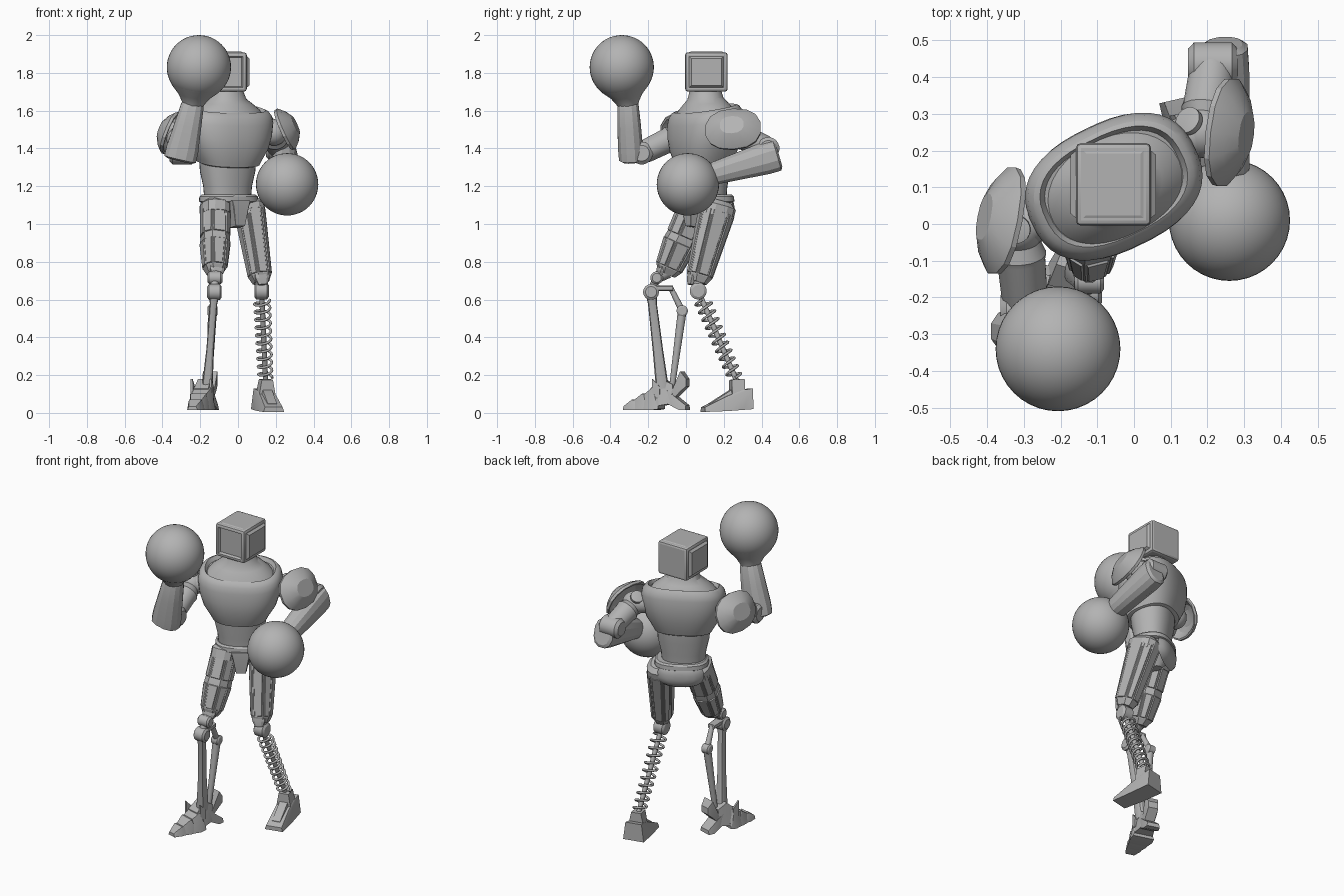
import bpy, bmesh, math
from mathutils import Vector, Matrix

cube = bpy.data.objects.get("Cube")
if cube:
    bpy.data.objects.remove(cube, do_unlink=True)

GREY = bpy.data.materials.new("plain_grey")
GREY.use_nodes = True
GREY.diffuse_color = (0.45, 0.45, 0.45, 1)
GREY.node_tree.nodes["Principled BSDF"].inputs["Base Color"].default_value = (0.45, 0.45, 0.45, 1)

YAW, CHEST_YAW = math.radians(31), math.radians(26)
UP = Vector((0, 0, 1))
SIDE = Vector((math.cos(YAW), math.sin(YAW), 0))    # hips' left
BACK = Vector((-math.sin(YAW), math.cos(YAW), 0))   # hips' rear
CHEST_SIDE = Vector((math.cos(CHEST_YAW), math.sin(CHEST_YAW), 0))


def finish(name, bm, angle=30):
    """Turn a bmesh into a shaded object, keeping edges above the angle sharp."""
    bmesh.ops.recalc_face_normals(bm, faces=bm.faces)
    for f in bm.faces:
        f.smooth = True
    for e in bm.edges:
        e.smooth = e.calc_face_angle(0) < math.radians(angle)
    mesh = bpy.data.meshes.new(name)
    bm.to_mesh(mesh)
    bm.free()
    mesh.materials.append(GREY)
    obj = bpy.data.objects.new(name, mesh)
    bpy.context.collection.objects.link(obj)
    return obj


def loft(name, a, b, rings, n=24, p=2.0, hint=(1, 0, 0), angle=30, panel=0, tilt=0):
    """Rings of (t, half width, half depth) along a-b, as superellipses of power p.
    tilt leans each ring so that its far depth side sits higher."""
    a, b = Vector(a), Vector(b)
    z = (b - a).normalized()
    x = Vector(hint)
    x = (x - z * x.dot(z)).normalized()
    y = z.cross(x)
    bm = bmesh.new()
    loops = []
    for t, rx, ry in rings:
        loop = []
        for i in range(n):
            w = math.tau * (i + 0.5) / n
            c, s = math.cos(w), math.sin(w)
            px = math.copysign(abs(c) ** (2 / p), c) * rx
            py = math.copysign(abs(s) ** (2 / p), s) * ry
            loop.append(bm.verts.new(a.lerp(b, t) + x * px + y * py + z * (py * tilt)))
        loops.append(loop)
    sides = []
    for lo, hi in zip(loops, loops[1:]):
        for i in range(n):
            j = (i + 1) % n
            sides.append(bm.faces.new((lo[i], lo[j], hi[j], hi[i])))
    bm.faces.new(loops[0][::-1])
    bm.faces.new(loops[-1])
    if panel:
        bm.normal_update()
        big = [f for f in sides if f.calc_area() > 0.006]
        bmesh.ops.inset_individual(bm, faces=big, thickness=0.008, depth=0)
        bmesh.ops.inset_individual(bm, faces=big, thickness=0.004, depth=panel)
    return finish(name, bm, angle)


def rod(name, a, b, r, r2=None, n=16):
    r2 = r2 or r
    return loft(name, a, b, [(0, r, r), (1, r2, r2)], n)


def pin(name, c, r, half, axis=(1, 0, 0)):
    """A joint disc with chamfered rims, centred on c."""
    c, d = Vector(c), Vector(axis).normalized() * half
    return loft(name, c - d, c + d, [(0, r * .7, r * .7), (.12, r, r), (.88, r, r), (1, r * .7, r * .7)],
                20, hint=(0, .3, 1))


def ball(name, c, r):
    bm = bmesh.new()
    bmesh.ops.create_uvsphere(bm, u_segments=40, v_segments=24, radius=r,
                              matrix=Matrix.Translation(c))
    return finish(name, bm)


def wedge(name, origin, yaw, sections):
    """Hull of cross-sections (y, half bottom width, half top width, z low, z high)."""
    bm = bmesh.new()
    for y, wb, wt, lo, hi in sections:
        for s in (-1, 1):
            bm.verts.new((s * wb, y, lo))
            bm.verts.new((s * wt, y, hi))
    hull = bmesh.ops.convex_hull(bm, input=bm.verts)
    bmesh.ops.delete(bm, geom=list({v for v in hull["geom_interior"] if v.is_valid}), context="VERTS")
    bmesh.ops.dissolve_limit(bm, angle_limit=0.02, verts=bm.verts, edges=bm.edges)
    bmesh.ops.transform(bm, verts=bm.verts,
                        matrix=Matrix.Translation(origin) @ Matrix.Rotation(yaw, 4, "Z"))
    return finish(name, bm, 20)


# Head: bevelled box with a sunken screen and raised side plates
HEAD = Vector((-.056, .108, 1.805))
bm = bmesh.new()
bmesh.ops.create_cube(bm, size=1, matrix=Matrix.Translation(HEAD) @ Matrix.Diagonal((.205, .225, .208, 1)))
bmesh.ops.bevel(bm, geom=bm.edges[:], offset=.014, segments=2, profile=.5, affect="EDGES")
bm.normal_update()
for f in [f for f in bm.faces if f.calc_area() > .02]:
    nrm = f.normal.copy()
    bmesh.ops.inset_individual(bm, faces=[f], thickness=.01, depth=0)
    if nrm.y < -.5:
        bmesh.ops.inset_individual(bm, faces=[f], thickness=.01, depth=-.015)
    elif abs(nrm.x) > .5:
        bmesh.ops.inset_individual(bm, faces=[f], thickness=.016, depth=.014)
    elif nrm.z > .5:
        bmesh.ops.inset_individual(bm, faces=[f], thickness=.01, depth=.003)
finish("head", bm, 20)

# Torso: stacked along the upright body axis, so t is the height
AX0 = Vector((-.055, .102, 0))
AX1 = AX0 + UP
loft("neck", AX0, AX1, [(1.57, .205, .15), (1.61, .175, .13), (1.64, .135, .11), (1.665, .1, .092), (1.71, .08, .082)],
     32, 2.1, CHEST_SIDE, tilt=.08)
loft("chest", AX0, AX1, [(1.32, .152, .13), (1.325, .165, .14), (1.345, .175, .147), (1.41, .214, .168),
                         (1.48, .236, .175), (1.55, .245, .173), (1.585, .238, .165), (1.605, .222, .152),
                         (1.612, .205, .14), (1.59, .192, .13)], 40, 2.5, CHEST_SIDE, tilt=.18)
loft("waist", AX0, AX1, [(1.13, .125, .1), (1.2, .132, .104), (1.28, .15, .118), (1.36, .155, .122)],
     32, 2.3, SIDE)

# Pelvis: belt, bowl, front guard and rear plate
HIP = Vector((-.05, .115, 0))
loft("belt", HIP, HIP + UP, [(1.115, .148, .112), (1.12, .157, .12), (1.145, .155, .118), (1.155, .143, .11)],
     32, 2.6, SIDE)
loft("pelvis", HIP, HIP + UP, [(.99, .03, .05), (1.03, .065, .085), (1.08, .115, .105), (1.12, .14, .11)],
     24, 2.3, SIDE)
wedge("front_guard", HIP, YAW, [(-.132, .045, .055, 1.09, 1.125), (-.122, .028, .04, .99, 1.09),
                                (-.06, .03, .06, .98, 1.12)])
rear = HIP + BACK * .075 + UP * 1.075
loft("rear_plate", rear, rear + BACK * .045, [(0, .135, .08), (.5, .115, .068), (.85, .08, .045), (1, .04, .02)],
     20, 2.5, SIDE)

# Thighs: panelled eight-sided armour; the right one breaks halfway
THIGHS = {
    "left": ((.055, .175, 1.11), (.122, .062, .69), [(.1, .075, .095), (.92, .058, .066)]),
    "right": ((-.12, .06, 1.11), (-.122, -.105, .735), [(.1, .074, .088), (.48, .074, .084), (.55, .076, .088),
                                                        (.92, .06, .07)]),
}
for side, (top, end, body) in THIGHS.items():
    loft(side + "_thigh", top, end, [(0, .055, .07), *body, (1, .042, .048)], 8, 2.6, (1, .3, 0), 15, panel=.006)
    t, e = Vector(top), Vector(end)
    fwd = Vector((.25, -.95, -.25)) * .07
    loft(side + "_thigh_guard", t.lerp(e, .45) + fwd * .85, e + fwd * .6,
         [(0, .03, .012), (.1, .045, .02), (.85, .04, .02), (1, .025, .012)], 8, 3, (1, .3, 0), 15)
    loft(side + "_hip_cap", t + UP * .01, t.lerp(e, .17), [(0, .055, .07), (.3, .078, .096), (1, .077, .095)],
         12, 2.5, (1, .3, 0), 20)

# Left lower leg: knee, inner rod and coil spring
KNEE_L, ANKLE_L = Vector((.125, .065, .645)), Vector((.146, .268, .17))
pin("left_knee", KNEE_L, .045, .038)
rod("left_knee_link", (.122, .06, .71), KNEE_L, .036, .03)
rod("left_shin_rod", KNEE_L, ANKLE_L, .014)
axis = (ANKLE_L - KNEE_L).normalized()
ex = Vector((1, 0, 0)) - axis * axis.x
ex.normalize()
ey = axis.cross(ex)
curve = bpy.data.curves.new("left_spring", "CURVE")
curve.dimensions = "3D"
curve.bevel_depth = .007
curve.bevel_resolution = 2
curve.use_fill_caps = True
curve.materials.append(GREY)
STEPS, TURNS = 200, 10
line = curve.splines.new("POLY")
line.points.add(STEPS)
for i, pt in enumerate(line.points):
    t = i / STEPS
    w = math.tau * TURNS * t
    pos = KNEE_L.lerp(ANKLE_L, .1 + .87 * t) + (ex * math.cos(w) + ey * math.sin(w)) * (.042 - .006 * t)
    pt.co = (*pos, 1)
line.use_smooth = True
bpy.context.collection.objects.link(bpy.data.objects.new("left_spring", curve))

# Left foot: sloped shoe with an ankle block
FOOT_L, TURN_L = (.148, .27, 0), math.radians(13)
wedge("left_foot", FOOT_L, TURN_L, [(-.185, .056, .048, .005, .03), (-.06, .062, .043, .01, .09),
                                    (.02, .064, .043, .02, .12), (.075, .064, .05, .02, .13)])
wedge("left_foot_ridge", FOOT_L, TURN_L, [(-.15, .03, .025, .03, .05), (-.03, .035, .025, .08, .125),
                                          (.03, .035, .025, .1, .14)])
wedge("left_ankle", FOOT_L, TURN_L, [(-.035, .045, .03, .09, .175), (.035, .045, .03, .11, .18)])

# Right lower leg: knee pins, crank and paired shin rods
KNEE_R = Vector((-.125, -.185, .64))
pin("right_upper_knee", (-.122, -.155, .715), .034, .04)
rod("right_thigh_stub", (-.122, -.1, .75), (-.122, -.155, .715), .04, .03)
rod("right_knee_link", (-.122, -.155, .715), KNEE_R, .022)
pin("right_knee", KNEE_R, .042, .038)
loft("right_front_shin", KNEE_R, (-.163, -.125, .13), [(0, .03, .032), (.12, .02, .024), (.6, .02, .028),
                                                       (1, .03, .035)], 12, 3)
crank = Vector((-.135, -.02, .54))
loft("right_crank", (-.125, -.19, .66), (-.128, -.07, .66), [(0, .028, .018), (1, .024, .014)], 8, 4)
rod("right_crank_arm", (-.128, -.08, .66), crank, .014, .018)
pin("right_crank_joint", crank, .03, .026)
rod("right_rear_shin", crank, (-.155, -.075, .13), .024, .015)

# Right foot: overlapping toe plates, ankle core and rear spur
FOOT_R, TURN_R = (-.178, -.12, 0), math.radians(-17)
for i in range(3):
    y, h = -.215 + .06 * i, .035 + .032 * i
    wedge("right_toe_plate_%d" % (i + 1), FOOT_R, TURN_R,
          [(y, .028 + .014 * i, .02 + .01 * i, .015, h), (y + .05, .045 + .012 * i, .035 + .008 * i, .015, h + .035),
           (y + .085, .045 + .01 * i, .03, .02, h + .03)])
wedge("right_ankle", FOOT_R, TURN_R, [(-.06, .06, .04, .03, .13), (0, .055, .035, .04, .18), (.06, .04, .03, .05, .15)])
wedge("right_heel", FOOT_R, TURN_R, [(.03, .04, .04, .05, .12), (.1, .045, .035, .015, .06), (.135, .04, .035, .015, .04)])
wedge("right_heel_spur", FOOT_R, TURN_R, [(.05, .03, .035, .06, .1), (.105, .035, .04, .12, .22),
                                          (.135, .03, .03, .14, .18)])
for s in (-1, 1):
    wedge("right_foot_fin_%s" % ("left" if s > 0 else "right"), Vector(FOOT_R) + Vector((s * .05, 0, 0)),
          TURN_R, [(-.06, .008, .006, .08, .18), (-.02, .008, .006, .08, .14)])

# Arms: shoulder, upper arm, flared forearm, cuff, round fist and curved shell plate
ARMS = {
    "left": dict(root=(.1, .22, 1.5), shoulder=(.19, .25, 1.485), cap=(-.04, .03, .06), elbow=(.215, .435, 1.4),
                 fore=(.245, .49, 1.368), wrist=(.258, .14, 1.265), fist=(.26, .01, 1.21), wide=(0, 0, 1), size=.165,
                 plate=(.248, .25, 1.5), out=(.058, -.008, .026)),
    "right": dict(root=(-.2, .04, 1.5), shoulder=(-.315, -.01, 1.485), cap=(-.005, -.005, .066),
                  elbow=(-.295, -.235, 1.375), fore=(-.308, -.29, 1.335), wrist=(-.238, -.308, 1.64),
                  fist=(-.207, -.34, 1.83), wide=(1, 0, 0), size=.17, plate=(-.352, .008, 1.48), out=(-.056, .012, .022)),
}
for side, d in ARMS.items():
    sh, fist, wrist = Vector(d["shoulder"]), Vector(d["fist"]), Vector(d["wrist"])
    rod(side + "_shoulder_stub", d["root"], sh, .06)
    ball(side + "_shoulder", sh, .07)
    pin(side + "_shoulder_cap", sh + Vector(d["cap"]), .038, .012, d["cap"])
    loft(side + "_upper_arm", sh, d["elbow"], [(.1, .05, .05), (.28, .066, .066), (.32, .07, .07), (.38, .066, .066),
                                               (.9, .062, .062), (1, .055, .055)], 24)
    pin(side + "_elbow", d["elbow"], .06, .068)
    loft(side + "_forearm", d["fore"], wrist, [(0, .07, .05), (.03, .088, .066), (.2, .088, .068), (.6, .074, .064),
                                               (.96, .062, .058), (1, .056, .054)], 12, 2.4, d["wide"], 20)
    loft(side + "_cuff", wrist, fist, [(-.05, .056, .056), (.02, .062, .062), (.2, .085, .085), (.4, .125, .125),
                                       (.6, .15, .15)], 32)
    ball(side + "_fist", fist, d["size"])
    p = Vector(d["plate"])
    loft(side + "_shoulder_plate", p, p + Vector(d["out"]),
         [(.6, .06, .045), (.4, .1, .075), (-.12, .14, .106), (-.1, .148, .116), (.15, .15, .118), (.6, .115, .09),
          (1, .065, .05)], 14, 2.3, (0, 1, 0), 20)
